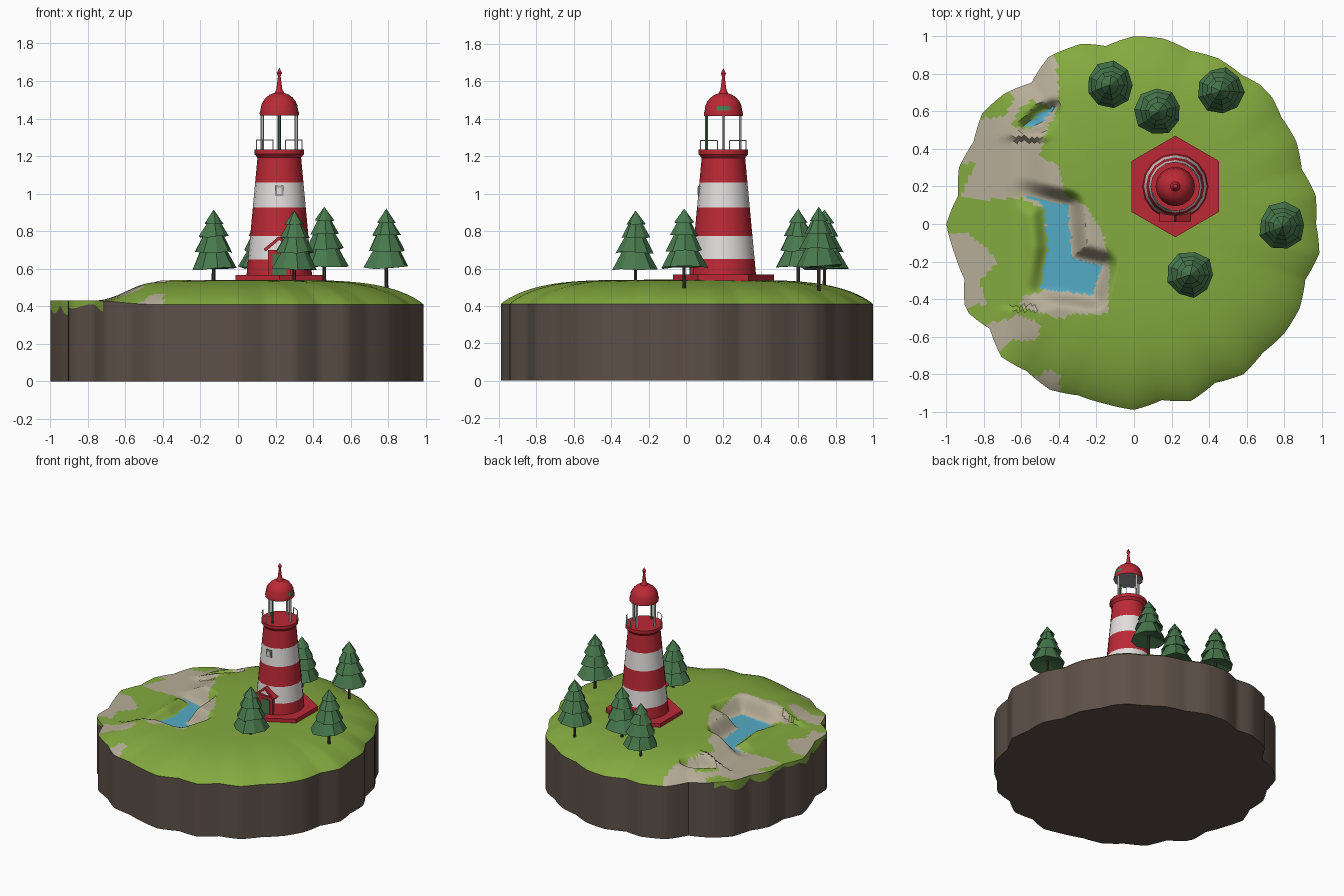
import bpy, bmesh, math, random
from math import sin, cos, pi, radians
from mathutils import Vector, Matrix
from mathutils.geometry import intersect_point_line

random.seed(4)
cube = bpy.data.objects.get("Cube")
if cube:
    bpy.data.objects.remove(cube, do_unlink=True)


def material(name, *rgb):
    mat = bpy.data.materials.new(name)
    mat.use_nodes = True
    mat.diffuse_color = (*rgb, 1)
    mat.node_tree.nodes["Principled BSDF"].inputs["Base Color"].default_value = (*rgb, 1)
    return mat


GRASS = material("grass green", .23, .40, .05)
STONE = material("pale stone", .47, .42, .31)
WATER = material("water blue", .09, .41, .56)
ROCK = material("brown rock", .11, .08, .064)
RED = material("signal red", .50, .022, .036)
WHITE = material("warm white", .76, .73, .72)
FOLIAGE = material("pine green", .065, .19, .075)
BARK = material("dark bark", .05, .038, .03)
GREY = material("window grey", .35, .34, .34)


def finish(name, bm, mats, smooth=None):
    """Turn a bmesh into a named object, optionally smooth with sharp edges."""
    bmesh.ops.recalc_face_normals(bm, faces=bm.faces[:])
    mesh = bpy.data.meshes.new(name)
    bm.to_mesh(mesh)
    bm.free()
    ob = bpy.data.objects.new(name, mesh)
    bpy.context.collection.objects.link(ob)
    for mat in mats:
        mesh.materials.append(mat)
    if smooth:
        bpy.ops.object.select_all(action='DESELECT')
        ob.select_set(True)
        bpy.context.view_layer.objects.active = ob
        bpy.ops.object.shade_smooth_by_angle(angle=radians(smooth))
    return ob


def lathe(name, profile, sides, centre, mats, rule=None, smooth=None, turn=0, jitter=0):
    """Revolve (radius, height) points; rule picks a material from the face centre."""
    bm = bmesh.new()
    cx, cy = centre
    rings = []
    for r, z in profile:
        if r == 0:
            rings.append([bm.verts.new((cx, cy, z))] * sides)
            continue
        ring = []
        for k in range(sides):
            a = turn + 2 * pi * k / sides
            rr = r * (1 + random.uniform(-jitter, jitter))
            ring.append(bm.verts.new((cx + rr * cos(a), cy + rr * sin(a),
                                      z + r * random.uniform(-jitter, jitter))))
        rings.append(ring)
    for low, high in zip(rings, rings[1:]):
        for k in range(sides):
            n = (k + 1) % sides
            corners = list(dict.fromkeys((low[k], low[n], high[n], high[k])))
            face = bm.faces.new(corners)
            if rule:
                face.material_index = rule(face.calc_center_median() - Vector((cx, cy, 0)))
    return finish(name, bm, mats, smooth)


def box(name, size, at, mat, rot=None):
    bm = bmesh.new()
    bmesh.ops.create_cube(bm, size=1, matrix=Matrix.Diagonal((*size, 1)))
    if rot:
        bm.transform(rot)
    bm.transform(Matrix.Translation(at))
    return finish(name, bm, [mat])


def tube(name, points, radius, mat):
    curve = bpy.data.curves.new(name, 'CURVE')
    curve.dimensions = '3D'
    curve.bevel_depth = radius
    curve.bevel_resolution = 1
    curve.use_fill_caps = True
    spline = curve.splines.new('POLY')
    spline.points.add(len(points) - 1)
    for p, co in zip(spline.points, points):
        p.co = (*co, 1)
    curve.materials.append(mat)
    ob = bpy.data.objects.new(name, curve)
    bpy.context.collection.objects.link(ob)


# Island outline and ground patches, in hundredths of a unit
OUTLINE = [97, 98, 94, 97, 97, 101, 98, 99, 97, 100, 100, 96, 101, 100, 93, 98, 100, 96, 98, 95,
           100, 97, 95, 101, 95, 100, 97, 99, 96, 97, 99, 95, 99, 95, 99, 97, 99, 99, 96, 100]
LAKE = [(-60, 16), (-48, 10), (-46, -13), (-50, -34), (-22, -38), (-17, -22),
        (-33, -18), (-35, 10), (-48, 13)]
POOL = [(-58, 52), (-50, 53), (-43, 62), (-50, 60)]
BANK = [(-50, 99), (-41, 85), (-40, 63), (-48, 47), (-50, 35), (-40, 32), (-37, 16), (-25, 9),
        (-16, -6), (-13, -25), (-14, -48), (-33, -48), (-38, -51), (-60, -44), (-60, -38),
        (-48, -36), (-46, -13), (-48, 8), (-60, 14), (-80, 13), (-95, 16), (-99, 45), (-80, 80)]
STONES = [BANK,
          [(-105, -5), (-88, -5), (-80, -12), (-72, -20), (-82, -30), (-79, -42), (-95, -48)],
          [(-85, -58), (-74, -52), (-62, -49), (-50, -53), (-52, -62), (-66, -62), (-75, -72)],
          [(-52, -82), (-45, -77), (-39, -82), (-40, -95), (-50, -95)]]
TURF = [[(-65, 52), (-60, 63), (-54, 66), (-43, 62), (-48, 55), (-56, 51)],
        [(-90, 54), (-68, 58), (-64, 68), (-72, 75)],
        [(-105, 14), (-92, 16), (-84, 32), (-98, 34)]]


def inside(x, y, poly):
    hit = False
    for (ax, ay), (bx, by) in zip(poly, poly[1:] + poly[:1]):
        if (ay > y * 100) != (by > y * 100) and x * 100 < ax + (y * 100 - ay) * (bx - ax) / (by - ay):
            hit = not hit
    return hit


def distance(x, y, poly):
    if inside(x, y, poly):
        return 0
    p, best = Vector((x * 100, y * 100)), 1e9
    for a, b in zip(poly, poly[1:] + poly[:1]):
        a, b = Vector(a), Vector(b)
        f = max(0, min(1, (p - a).dot(b - a) / (b - a).length_squared))
        best = min(best, (a + (b - a) * f - p).length)
    return best / 100


def ease(v, a, b):
    v = max(0, min(1, (v - a) / (b - a)))
    return v * v * (3 - 2 * v)


def ground(x, y, t):
    """Domed ground, falling to a low western shore and the lake bed."""
    dome = .41 + .13 * (1 - t ** 5) ** .9 if t < 1 else .41
    west = ease(-x, .40, .66) if -.45 < y < .45 else ease(-x, .46, .78)
    h = dome + (.43 - dome) * west
    for pool, width in ((LAKE, .09), (POOL, .05)):
        h = .422 + (h - .422) * ease(distance(x, y, pool), 0, width)
    return h


def ground_colour(x, y):
    if inside(x, y, LAKE) or inside(x, y, POOL):
        return 2
    if any(inside(x, y, p) for p in TURF):
        return 0
    return 1 if any(inside(x, y, p) for p in STONES) else 0


# Island: polar ground mesh, with a scalloped rock wall and flat underside
STEPS, RINGS = 240, 54
per = STEPS // len(OUTLINE)
bm = bmesh.new()
rings = [[bm.verts.new((0, 0, ground(0, 0, 0)))] * STEPS]
for i in range(1, RINGS + 3):
    t, ring = min(1, i / RINGS), []
    for k in range(STEPS):
        a, b = OUTLINE[k // per], OUTLINE[(k // per + 1) % len(OUTLINE)]
        r = min(1, (a + (b - a) * (k % per) / per) / 100) * t
        x, y = r * cos(2 * pi * k / STEPS), r * sin(2 * pi * k / STEPS)
        z = ground(x, y, t)
        drip = .02 + .06 * abs(sin(k * .37) * sin(k * .11))
        z = z if i <= RINGS else z - drip if i == RINGS + 1 else 0
        ring.append(bm.verts.new((x, y, z)))
    rings.append(ring)
for i, (inner, outer) in enumerate(zip(rings, rings[1:])):
    for k in range(STEPS):
        n = (k + 1) % STEPS
        face = bm.faces.new(list(dict.fromkeys((inner[k], outer[k], outer[n], inner[n]))))
        c = face.calc_center_median()
        if i < RINGS:
            face.material_index = ground_colour(c.x, c.y)
        else:
            face.material_index = 0 if i == RINGS and c.x < -.72 else 3
bm.faces.new(rings[-1]).material_index = 3
finish("island", bm, [GRASS, STONE, WATER, ROCK], 40)

# Lighthouse tower with stripes
HUB = (.22, .2)
lathe("tower_plinth", [(0, .5), (.27, .5), (.27, .567), (0, .567)], 6, HUB, [RED], turn=pi / 2)
bands = [.56, .65, .775, .925, 1.06, 1.205]
lathe("tower", [(.175 - .06 * (z - .56) / .645, z) for z in bands], 16, HUB, [RED, WHITE],
      lambda c: 1 if .65 < c.z < .775 or .925 < c.z < 1.06 else 0, 35)
lathe("gallery", [(0, 1.19), (.115, 1.19), (.132, 1.21), (.132, 1.235), (0, 1.235)], 16, HUB,
      [RED], smooth=35)

# Gallery rails on two sides
for side in (1, -1):
    arc = [Vector((HUB[0] + side * .126 * cos(radians(d)), HUB[1] + side * .126 * sin(radians(d)), 1.285))
           for d in range(15, 80, 10)]
    tube("gallery_rail", arc, .003, WHITE)
    for p in arc[::3]:
        tube("rail_post", [p, p - Vector((0, 0, .055))], .003, WHITE)

# Lantern room posts, front one green
for k in range(4):
    a = k * pi / 2
    spot = (HUB[0] + .09 * cos(a), HUB[1] + .09 * sin(a))
    lathe("lantern_post", [(.009, 1.23), (.009, 1.43)], 6, spot, [FOLIAGE if k == 3 else WHITE])

# Lantern roof
dome = [(.1 * cos(a), 1.445 + .095 * sin(a)) for a in (radians(d) for d in range(0, 76, 15))]
lathe("lantern_roof", [(0, 1.425), (.103, 1.415), (.105, 1.43)] + dome +
      [(.016, 1.555), (.007, 1.625), (.014, 1.643), (0, 1.67)], 16, HUB, [RED, GREY, FOLIAGE],
      lambda c: 1 if c.z < 1.422 else 2 if 1.44 < c.z < 1.47 and abs(c.y) < .05 and c.x > 0 else 0, 40)

# Entrance porch with gable roof, door and window
box("porch", (.12, .09, .14), (.22, .07, .63), RED)
box("door", (.075, .006, .11), (.22, .023, .622), FOLIAGE)
for side in (-1, 1):
    box("porch_roof", (.105, .11, .016), (.22 + side * .038, .065, .732), RED,
        Matrix.Rotation(side * radians(40), 4, 'Y'))
box("tower_window", (.045, .03, .055), (.22, .079, 1.015), GREY)
box("window_pane", (.026, .004, .036), (.22, .063, 1.015), WHITE)

# Pine trees: (x, y, lift)
TIERS = [(0, .64), (.125, .605), (.062, .72), (.102, .695), (.048, .795), (.078, .775),
         (.03, .86), (.052, .845), (0, .92)]
for x, y, lift in [(-.13, .74, -.005), (.13, .6, 0), (.46, .71, .01), (.79, -.01, 0), (.30, -.27, -.01)]:
    lathe("pine_foliage", [(r, z + lift) for r, z in TIERS], 9, (x, y), [FOLIAGE],
          turn=random.random(), jitter=.07)
    lathe("pine_trunk", [(.011, .46), (.009, .66)], 6, (x, y), [BARK])
